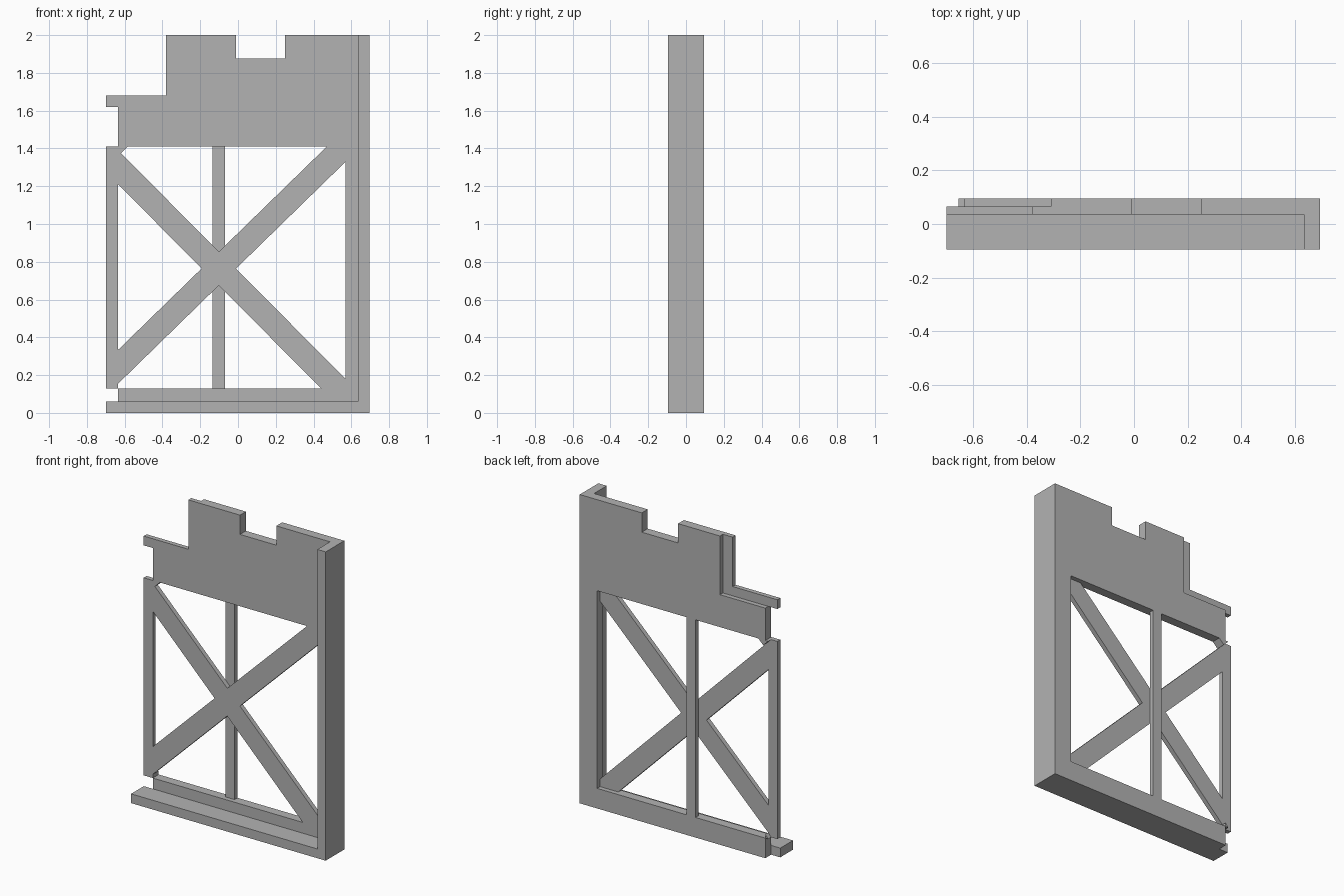
import bpy
import bmesh

cube = bpy.data.objects.get("Cube")
if cube:
    bpy.data.objects.remove(cube, do_unlink=True)

grey = bpy.data.materials.new("plain_grey")
grey.use_nodes = True
grey.diffuse_color = (0.45, 0.45, 0.45, 1)
grey.node_tree.nodes["Principled BSDF"].inputs["Base Color"].default_value = (0.45, 0.45, 0.45, 1)

# Depth layers, front to back
FRONT, FACE, MID, BACK = -0.095, 0.035, 0.065, 0.095
# Main edges
LEFT, INNER, RIGHT = -0.7, -0.635, 0.695
SILL, LINTEL, JAMB = 0.13, 1.41, 0.57


def prism(name, outline, y0, y1):
    """Extrude an x-z outline from y0 to y1."""
    bm = bmesh.new()
    face = bm.faces.new([bm.verts.new((x, y0, z)) for x, z in outline])
    out = bmesh.ops.extrude_face_region(bm, geom=[face])
    for v in out["geom"]:
        if isinstance(v, bmesh.types.BMVert):
            v.co.y = y1
    bmesh.ops.recalc_face_normals(bm, faces=bm.faces)
    mesh = bpy.data.meshes.new(name)
    bm.to_mesh(mesh)
    bm.free()
    mesh.materials.append(grey)
    obj = bpy.data.objects.new(name, mesh)
    bpy.context.collection.objects.link(obj)
    return obj


def bar(name, x0, x1, z0, z1, y0, y1):
    return prism(name, [(x0, z0), (x1, z0), (x1, z1), (x0, z1)], y0, y1)


# Thick wall: sill, right jamb and notched top panel in one outline
prism("wall_frame", [
    (INNER, 0), (RIGHT, 0), (RIGHT, 2), (0.25, 2), (0.25, 1.875), (-0.01, 1.875),
    (-0.01, 2), (-0.31, 2), (-0.31, 1.62), (INNER, 1.62), (INNER, 1.39),
    (-0.62, 1.375), (-0.585, LINTEL), (JAMB, LINTEL), (JAMB, SILL), (INNER, SILL),
], FACE, BACK)

# Thin lip along the stepped upper corner
prism("upper_lip", [
    (LEFT, 1.62), (-0.31, 1.62), (-0.31, 2), (-0.38, 2), (-0.38, 1.68), (LEFT, 1.68),
], FACE, MID)

# Front rim: bottom ledge and tall side flange
prism("front_rim", [
    (LEFT, 0), (RIGHT, 0), (RIGHT, 2), (0.635, 2), (0.635, 0.06), (LEFT, 0.06),
], FRONT, FACE)

# Posts
bar("side_post", LEFT, INNER, SILL, LINTEL, FACE, MID)
bar("centre_post", -0.135, -0.07, SILL, LINTEL, MID, BACK)

# Crossed braces
prism("falling_brace", [
    (-0.655, LINTEL), (LEFT, LINTEL), (LEFT, 1.275), (0.44, SILL), (JAMB, SILL), (JAMB, 0.18),
], FACE, MID)
prism("rising_brace", [
    (LEFT, 0.27), (LEFT, SILL), (-0.66, SILL), (JAMB, 1.33), (JAMB, LINTEL), (0.47, LINTEL),
], FACE, MID)

# Small corner stubs behind the side post
prism("upper_stub", [(-0.655, LINTEL), (-0.62, 1.375), (-0.62, LINTEL)], MID, BACK)
prism("lower_stub", [(-0.655, SILL), (INNER, 0.155), (INNER, SILL)], MID, BACK)
